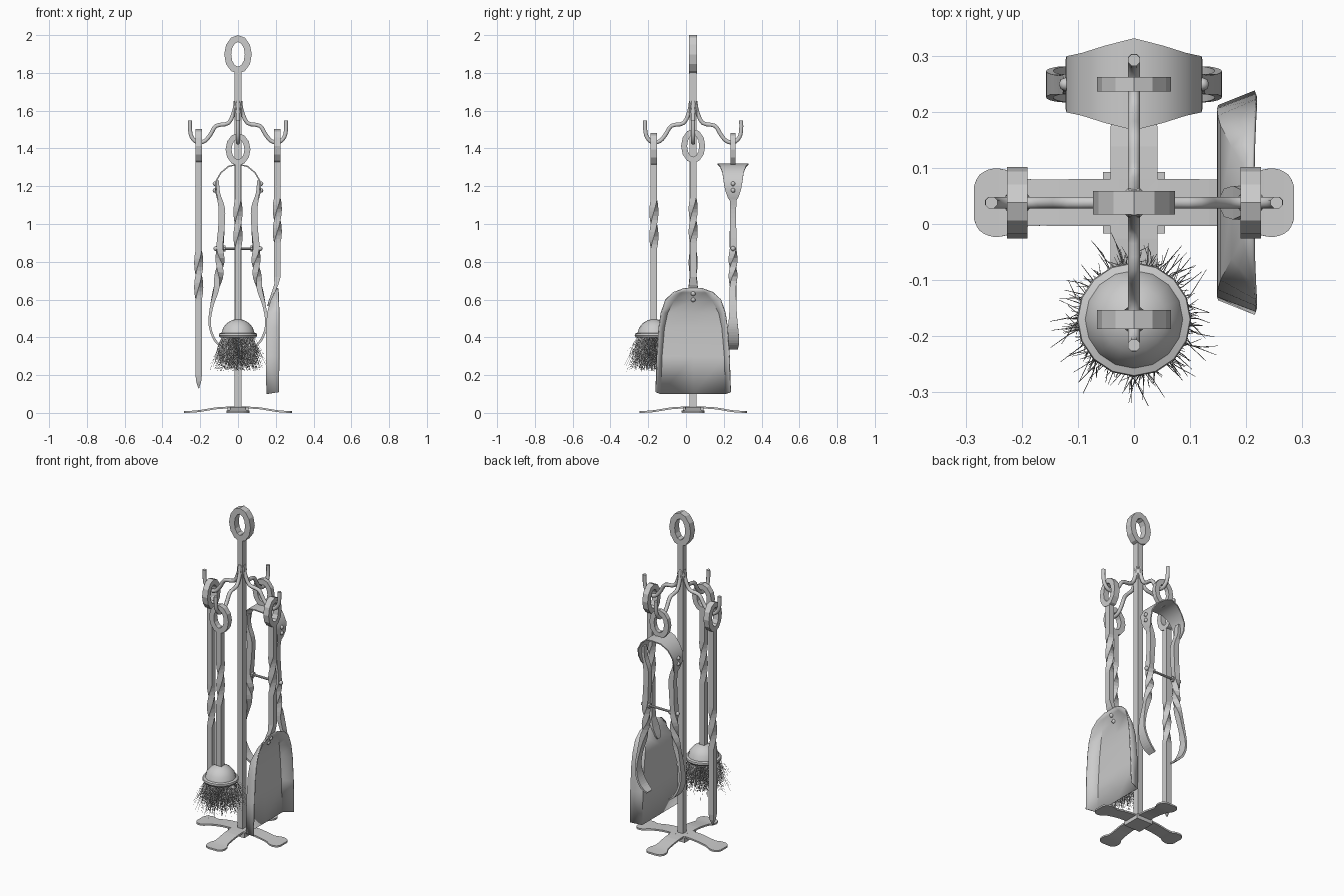
import bpy, bmesh, math, random
from mathutils import Vector, Matrix

if "Cube" in bpy.data.objects:
    bpy.data.objects.remove(bpy.data.objects["Cube"])

random.seed(4)
CY = 0.038            # y of the stand's pole
R = 0.208             # distance of each tool from the pole
S = 0.034             # rod thickness


def finish(name, bm, smooth=None):
    bmesh.ops.recalc_face_normals(bm, faces=bm.faces)
    me = bpy.data.meshes.new(name)
    bm.to_mesh(me)
    bm.free()
    ob = bpy.data.objects.new(name, me)
    bpy.context.collection.objects.link(ob)
    if smooth:
        bpy.ops.object.select_all(action='DESELECT')
        ob.select_set(True)
        bpy.context.view_layer.objects.active = ob
        bpy.ops.object.shade_smooth_by_angle(angle=math.radians(smooth))
    return ob


def curve(pts, n=3):
    """Catmull-Rom refinement of stations of any dimension."""
    out = []
    for i in range(len(pts) - 1):
        a, b, c, d = (pts[max(i - 1, 0)], pts[i], pts[i + 1], pts[min(i + 2, len(pts) - 1)])
        for k in range(n):
            t = k / n
            out.append(tuple(0.5 * (2 * q + (r - p) * t + (2 * p - 5 * q + 4 * r - s) * t * t
                                    + (3 * q - p - 3 * r + s) * t ** 3)
                             for p, q, r, s in zip(a, b, c, d)))
    return out + [tuple(pts[-1])]


def sweep(name, stations, ref, sides=4, smooth=None):
    """Stations are (x, y, z, width along ref, depth, twist in degrees)."""
    bm = bmesh.new()
    P = [Vector(s[:3]) for s in stations]
    loops = []
    for i, s in enumerate(stations):
        t = (P[min(i + 1, len(P) - 1)] - P[max(i - 1, 0)]).normalized()
        u = Vector(ref)
        u = (u - t * u.dot(t)).normalized()
        rot = Matrix.Rotation(math.radians(s[5]), 3, t)
        k = 0.5 / math.cos(math.pi / sides)
        loop = []
        for j in range(sides):
            a = 2 * math.pi * (j + 0.5) / sides
            off = u * math.cos(a) * s[3] * k + t.cross(u) * math.sin(a) * s[4] * k
            loop.append(bm.verts.new(P[i] + rot @ off))
        loops.append(loop)
    for a, b in zip(loops, loops[1:]):
        for j in range(sides):
            bm.faces.new((a[j], a[(j + 1) % sides], b[(j + 1) % sides], b[j]))
    bm.faces.new(loops[0])
    bm.faces.new(loops[-1])
    return finish(name, bm, smooth)


def ring(name, x, y, z, rx, rz, wall, depth, turn=0, n=12):
    """Flat-sided oval eye lying in the xz plane, then turned about z."""
    bm = bmesh.new()
    L = []
    for j in range(n):
        a = 2 * math.pi * j / n
        c, s = math.cos(a), math.sin(a)
        L.append([bm.verts.new(((rx - w) * c, d, (rz - w) * s))
                  for w, d in ((0, -depth / 2), (0, depth / 2), (wall, depth / 2), (wall, -depth / 2))])
    for j in range(n):
        a, b = L[j], L[(j + 1) % n]
        for k in range(4):
            bm.faces.new((a[k], a[(k + 1) % 4], b[(k + 1) % 4], b[k]))
    ob = finish(name, bm)
    ob.location = (x, y, z)
    ob.rotation_euler[2] = turn


def rod(name, x, y, top, twist_top, twist_low, tail):
    """Vertical square rod with a twisted stretch; tail stations are appended."""
    st = [(x, y, top, S, S, 0)]
    for k in range(13):
        st.append((x, y, twist_top + (twist_low - twist_top) * k / 12, S, S, 15 * k))
    sweep(name, st + [(*p, 180) for p in tail], (1, 0, 0))


def ball(name, loc, r):
    bm = bmesh.new()
    bmesh.ops.create_uvsphere(bm, u_segments=8, v_segments=6, radius=r)
    finish(name, bm, 60).location = loc


# Stand: pole, eye, hub and collar
sweep("pole", [(0, CY, 0, .037, .037, 0), (0, CY, 1.815, .037, .037, 0)], (1, 0, 0))
ring("top_eye", 0, CY, 1.898, .073, .102, .037, .042)
sweep("base_hub", [(0, CY, 0, .11, .11, 0), (0, CY, .03, .11, .11, 0)], (1, 0, 0))
sweep("hook_collar", curve([(0, CY, 1.57, .038, .038, 0), (0, CY, 1.62, .052, .052, 0),
                            (0, CY, 1.65, .038, .038, 0)]), (1, 0, 0), 8)

# Four feet and four hooks around the pole
foot = curve([(0, 0, .028, .084, .01, 0), (.1, 0, .026, .084, .01, 0), (.19, 0, .012, .084, .01, 0),
              (.22, 0, .008, .112, .01, 0), (.25, 0, .006, .122, .01, 0), (.275, 0, .005, .1, .01, 0),
              (.285, 0, .005, .06, .01, 0)])
hook_path = [(.012, 1.65), (.02, 1.6), (.05, 1.535), (.115, 1.52), (.145, 1.475), (.175, 1.44),
             (.215, 1.432), (.245, 1.46), (.254, 1.5), (.254, 1.547)]
hook = curve([(x, 0, z, .021, .021, 0) for x, z in hook_path])
for i in range(4):
    for nm, st, sides, sm in (("foot", foot, 4, None), ("hook", hook, 8, 50)):
        ob = sweep(f"{nm}_{i}", st, (0, 1, 0), sides, sm)
        ob.location = (0, CY, 0)
        ob.rotation_euler[2] = i * math.pi / 2

# Poker on the left
ring("poker_eye", -R, CY, 1.413, .064, .09, .032, .036, math.pi / 2)
rod("poker_rod", -R, CY, 1.335, .86, .6, [(-R, CY, .2, S, S), (-R, CY, .165, .026, .026),
                                         (-R, CY, .13, .004, .004)])

# Shovel on the right
ring("shovel_eye", R, CY, 1.413, .064, .09, .032, .036, math.pi / 2)
rod("shovel_rod", R, CY, 1.335, 1.14, .9, [(R, CY, .72, S, S), (.203, CY, .68, .022, .045),
                                          (.182, CY, .63, .012, .06), (.165, CY, .585, .01, .05),
                                          (.158, CY, .565, .008, .025)])
bm = bmesh.new()
rows = []
for z, wo, wi, xf, xe in ((.1, .2, .174, .15, .215), (.3, .194, .168, .148, .217), (.45, .184, .155, .149, .217),
                          (.53, .172, .138, .154, .216), (.6, .148, .1, .174, .214), (.64, .105, .065, .194, .212),
                          (.662, .045, .03, .205, .211)):
    rows.append([bm.verts.new((x, CY + y, z + dz)) for y, x, dz in
                 ((-wo, xe, .01 * (z < .2)), (-wi, xf, 0), (0, xf, 0), (wi, xf, 0), (wo, xe, .01 * (z < .2)))])
for a, b in zip(rows, rows[1:]):
    for j in range(4):
        bm.faces.new((a[j], a[j + 1], b[j + 1], b[j]))
pan = finish("shovel_pan", bm, 30)
pan.modifiers.new("thickness", 'SOLIDIFY').thickness = .006
for z, x in ((.6, .178), (.632, .195)):
    ball("shovel_rivet", (x, CY, z), .013)

# Brush at the front
BY = CY - R
ring("brush_eye", 0, BY, 1.395, .066, .086, .032, .034)
rod("brush_rod", 0, BY, 1.32, 1.13, .87, [(0, BY, .48, S, S)])
bm = bmesh.new()
prof = [(0, .497), (.03, .492), (.058, .476), (.078, .452), (.087, .424), (.1, .42), (.102, .41), (.096, .4), (0, .4)]
vs = [bm.verts.new((r, 0, z)) for r, z in prof]
es = [bm.edges.new(p) for p in zip(vs, vs[1:])]
bmesh.ops.spin(bm, geom=vs + es, cent=(0, 0, 0), axis=(0, 0, 1), angle=2 * math.pi, steps=16)
bmesh.ops.remove_doubles(bm, verts=bm.verts, dist=1e-4)
finish("brush_head", bm, 40).location = (0, BY, 0)
bm = bmesh.new()
for i in range(1100):
    a, r = random.uniform(0, 2 * math.pi), .085 * math.sqrt(random.random())
    p0 = Vector((r * math.cos(a), r * math.sin(a), .405))
    tip = Vector((p0.x * 1.25 + random.gauss(0, .026), p0.y * 1.25 + random.gauss(0, .026), 0))
    if tip.length > .16:
        tip *= .16 / tip.length
    tip.z = random.uniform(.22, .33)
    mid = (p0 + tip) / 2 + Vector([random.gauss(0, .006) for _ in range(3)])
    sec = [[bm.verts.new(p + Vector((w * math.cos(k * 2.094 + a), w * math.sin(k * 2.094 + a), 0)))
            for k in range(3)] for p, w in ((p0, .001), (mid, .001), (tip, .0005))]
    for u, v in zip(sec, sec[1:]):
        for k in range(3):
            bm.faces.new((u[k], u[(k + 1) % 3], v[(k + 1) % 3], v[k]))
finish("brush_bristles", bm).location = (0, BY, 0)

# Tongs at the back: eye, spring strap, two mirrored arms and a crossbar
TY = CY + R + .003
ring("tongs_eye", 0, TY, 1.395, .066, .086, .032, .026)
half = [(.05, 1.305, .138), (.09, 1.272, .112), (.117, 1.225, .1), (.119, 1.18, .084), (.11, 1.14, .055), (.1, 1.115, .02)]
strap = [(-x, z, w) for x, z, w in reversed(half)] + [(0, 1.316, .164)] + half
sweep("tongs_strap", [(x, TY, z, w, .007, 0) for x, z, w in strap], (0, 1, 0), 4, 40)
arm = [(.108, 1.23, .03, .014, 0), (.104, 1.16, .034, .02, 0), (.086, 1.08, .034, .034, 0),
       (.088, .98, .034, .034, 0), (.096, .87, .034, .034, 0), (.096, .77, .034, .034, 90),
       (.112, .67, .034, .03, 180), (.138, .57, .036, .018, 180), (.15, .49, .046, .013, 180),
       (.142, .43, .058, .012, 180), (.115, .375, .064, .012, 180), (.075, .34, .05, .01, 180)]
for s in (-1, 1):
    sweep("tongs_arm", curve([(s * x, TY, z, w, d, s * t) for x, z, w, d, t in arm], 4), (0, 1, 0))
    for z in (1.178, 1.213):
        ball("tongs_rivet", (s * .122, TY, z), .012)
    sweep("crossbar_knob", [(s * .066, TY, .87, .03, .03, 0), (s * .076, TY, .87, .03, .03, 0)], (0, 1, 0), 8)
    ball("crossbar_end", (s * .117, TY, .87), .013)
sweep("tongs_crossbar", [(-.115, TY, .87, .013, .013, 0), (.115, TY, .87, .013, .013, 0)], (0, 1, 0), 8)
